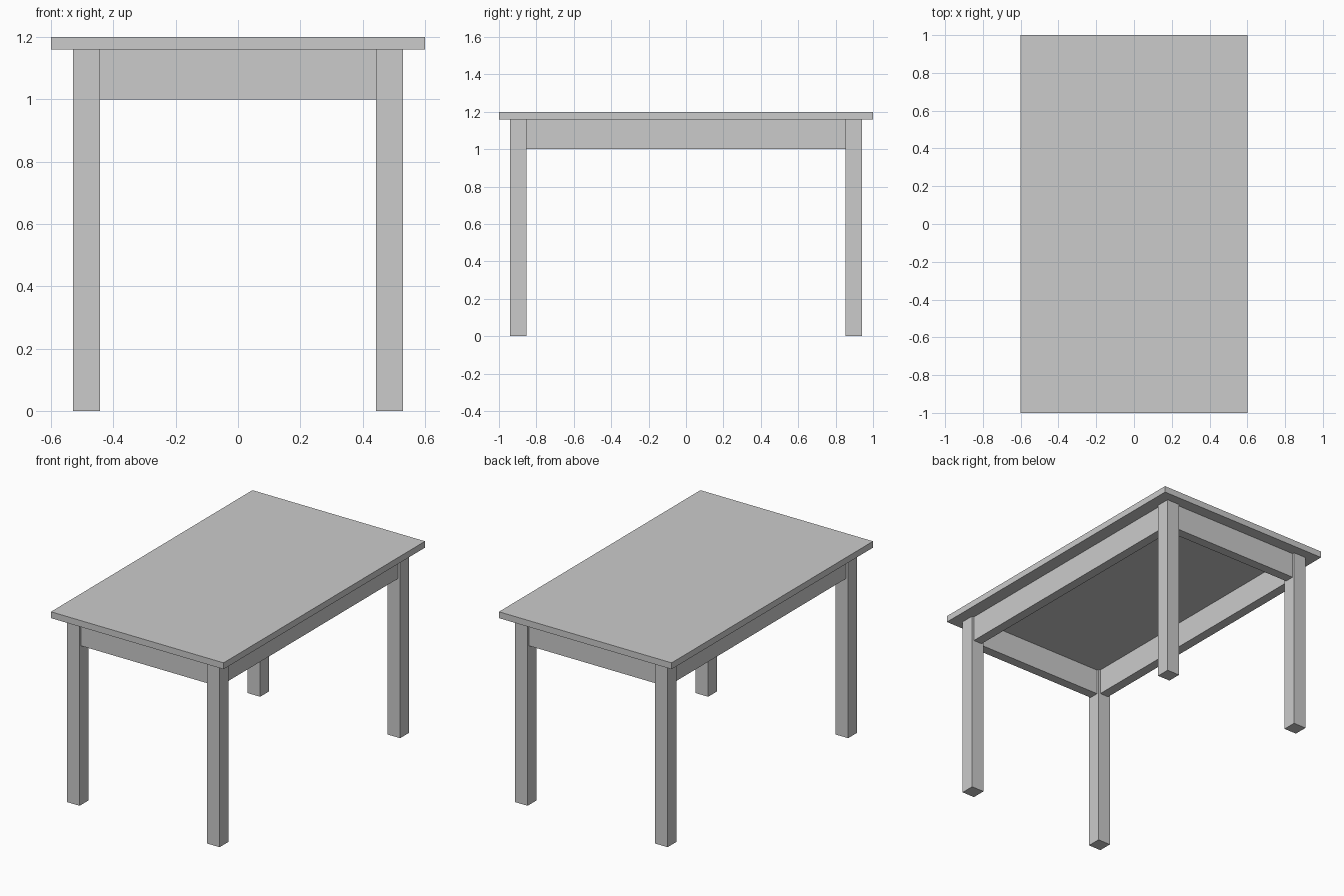
import bpy
import bmesh
from mathutils import Matrix, Vector

cube = bpy.data.objects.get("Cube")
if cube:
    bpy.data.objects.remove(cube, do_unlink=True)

# One plain grey for the whole table
GREY = (0.6, 0.6, 0.6, 1.0)
grey = bpy.data.materials.new("plain_grey")
grey.use_nodes = True
grey.diffuse_color = GREY
grey.node_tree.nodes["Principled BSDF"].inputs["Base Color"].default_value = GREY

# Main dimensions
WIDTH, LENGTH, HEIGHT = 1.2, 2.0, 1.2
TOP_THICK = 0.04
LEG = 0.087
OVERHANG_X, OVERHANG_Y = 0.07, 0.06
APRON_THICK, APRON_HEIGHT = 0.06, 0.16

under = HEIGHT - TOP_THICK
leg_x = WIDTH / 2 - OVERHANG_X - LEG / 2
leg_y = LENGTH / 2 - OVERHANG_Y - LEG / 2


def box(name, centre, size):
    """Flat-faced box with its own mesh, placed by its centre."""
    bm = bmesh.new()
    bmesh.ops.create_cube(bm, size=1.0, matrix=Matrix.Diagonal((*size, 1.0)))
    mesh = bpy.data.meshes.new(name)
    bm.to_mesh(mesh)
    bm.free()
    mesh.materials.append(grey)
    obj = bpy.data.objects.new(name, mesh)
    obj.location = Vector(centre)
    bpy.context.collection.objects.link(obj)
    return obj


# Table top
box("table_top", (0, 0, HEIGHT - TOP_THICK / 2), (WIDTH, LENGTH, TOP_THICK))

# Four square legs
for y_name, sy in (("front", -1), ("back", 1)):
    for x_name, sx in (("right", -1), ("left", 1)):
        box(f"{y_name}_{x_name}_leg", (sx * leg_x, sy * leg_y, under / 2),
            (LEG, LEG, under))

# Aprons centred between the legs, slightly thinner than them
apron_z = under - APRON_HEIGHT / 2
for name, s in (("front_apron", -1), ("back_apron", 1)):
    box(name, (0, s * leg_y, apron_z),
        (2 * leg_x - LEG, APRON_THICK, APRON_HEIGHT))
for name, s in (("right_apron", -1), ("left_apron", 1)):
    box(name, (s * leg_x, 0, apron_z),
        (APRON_THICK, 2 * leg_y - LEG, APRON_HEIGHT))
